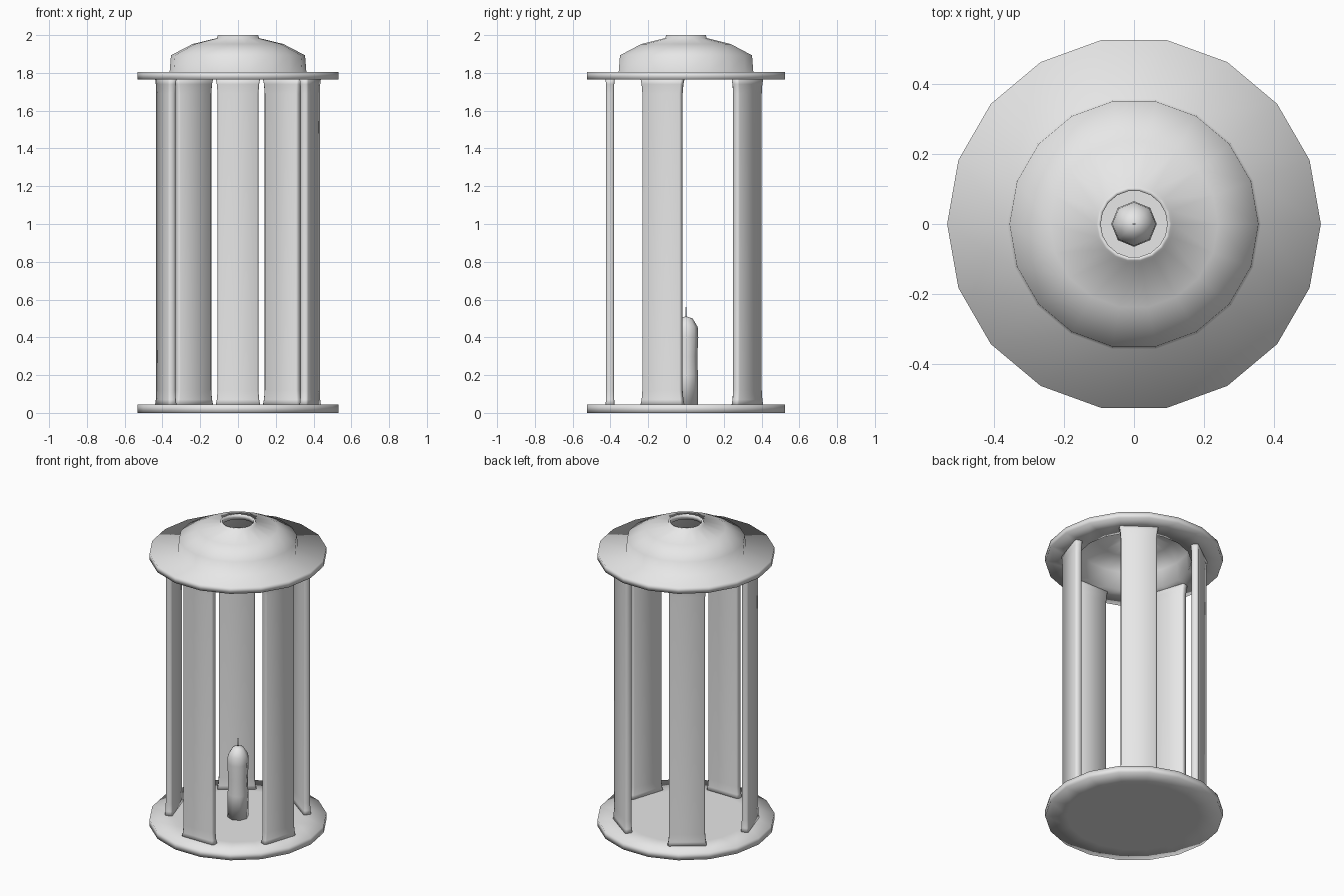
import bpy, bmesh, math
from mathutils import Matrix, Vector

cube = bpy.data.objects.get("Cube")
if cube:
    bpy.data.objects.remove(cube, do_unlink=True)

grey = bpy.data.materials.new("light grey")
grey.use_nodes = True
grey.diffuse_color = (0.8, 0.8, 0.8, 1)
grey.node_tree.nodes["Principled BSDF"].inputs["Base Color"].default_value = (0.8, 0.8, 0.8, 1)


def finish(name, bm):
    """Turn a bmesh into a smooth-shaded object."""
    bmesh.ops.remove_doubles(bm, verts=bm.verts, dist=0.0005)
    bmesh.ops.recalc_face_normals(bm, faces=bm.faces)
    for f in bm.faces:
        f.smooth = True
    mesh = bpy.data.meshes.new(name)
    bm.to_mesh(mesh)
    bm.free()
    mesh.materials.append(grey)
    obj = bpy.data.objects.new(name, mesh)
    bpy.context.scene.collection.objects.link(obj)
    return obj


def lathe(name, profile, sides, closed=False):
    """Spin an (r, z) profile around the z axis."""
    bm = bmesh.new()
    verts = [bm.verts.new((r, 0, z)) for r, z in profile]
    edges = [bm.edges.new(pair) for pair in zip(verts, verts[1:])]
    if closed:
        edges.append(bm.edges.new((verts[-1], verts[0])))
    bmesh.ops.spin(bm, geom=verts + edges, cent=(0, 0, 0), axis=(0, 0, 1),
                   angle=math.tau, steps=sides)
    return finish(name, bm)


# Base plate
lathe("base", [(0, 0), (0.4, 0), (0.533, 0), (0.533, 0.045), (0.37, 0.045), (0, 0.045)], 18)

# Roof: flat brim, hollow dome and open chimney rim
lathe("roof", [(0.533, 1.765), (0.533, 1.805), (0.362, 1.805), (0.355, 1.893),
               (0.24, 1.953), (0.112, 1.984), (0.106, 2.0), (0.095, 2.0),
               (0.1, 1.965), (0.23, 1.932), (0.335, 1.88), (0.345, 1.765)], 18, closed=True)

# Five upright panels, flared slightly at both ends
BOTTOM, TOP = 0.04, 1.77
low = [(0, 0.118, 0.024), (0.03, 0.112, 0.022), (0.08, 0.108, 0.021)]
rows = [(BOTTOM + d, w, t) for d, w, t in low]
rows += [(TOP - d, w, t) for d, w, t in reversed(low)]


def panel(name, angle):
    bm = bmesh.new()
    rings = []
    for z, w, t in rows:
        c = 0.008
        quarter = [(t, w - c), (t - c, w)]
        section = (quarter + [(-x, y) for x, y in reversed(quarter)]
                   + [(-x, -y) for x, y in quarter] + [(x, -y) for x, y in reversed(quarter)])
        rings.append([bm.verts.new((0.402 + x, y, z)) for x, y in section])
    for a, b in zip(rings, rings[1:]):
        for i in range(len(a)):
            j = (i + 1) % len(a)
            bm.faces.new((a[i], a[j], b[j], b[i]))
    bm.faces.new(rings[0])
    bm.faces.new(rings[-1])
    bm.transform(Matrix.Rotation(angle, 4, 'Z'))
    finish(name, bm)


for i in range(5):
    panel(f"panel_{i + 1}", math.radians(-90 + 72 * i))

# Candle with a softly melted top, and its wick
candle = lathe("candle", [(0, 0.04), (0.063, 0.04), (0.063, 0.2), (0.06, 0.3), (0.065, 0.4),
                          (0.062, 0.455), (0.035, 0.5), (0, 0.512)], 8)
lathe("wick", [(0, 0.5), (0.004, 0.5), (0.004, 0.56), (0, 0.56)], 6)
